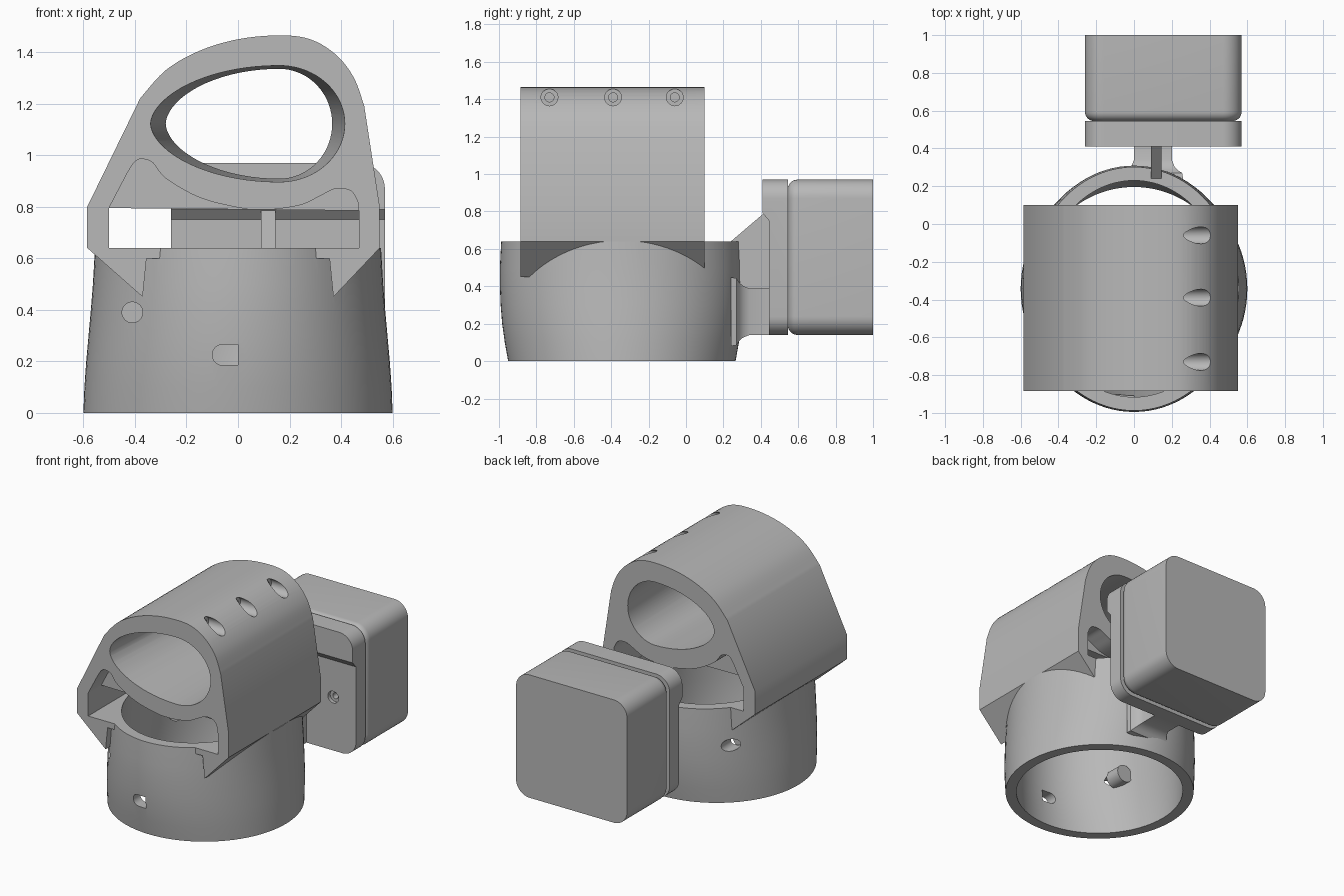
import bpy, bmesh, math
from mathutils import Vector

if "Cube" in bpy.data.objects:
    bpy.data.objects.remove(bpy.data.objects["Cube"], do_unlink=True)

grey = bpy.data.materials.new("plain grey")
grey.use_nodes = True
grey.diffuse_color = (0.48, 0.48, 0.48, 1)
grey.node_tree.nodes["Principled BSDF"].inputs["Base Color"].default_value = (0.48, 0.48, 0.48, 1)


def loft(name, loops):
    """Closed solid through a list of equal-length point loops."""
    bm = bmesh.new()
    rings = [[bm.verts.new(p) for p in loop] for loop in loops]
    n = len(rings[0])
    for a, b in zip(rings, rings[1:]):
        for i in range(n):
            j = (i + 1) % n
            bm.faces.new((a[i], a[j], b[j], b[i]))
    bm.faces.new(rings[0])
    bm.faces.new(rings[-1])
    bmesh.ops.recalc_face_normals(bm, faces=bm.faces)
    mesh = bpy.data.meshes.new(name)
    bm.to_mesh(mesh)
    bm.free()
    mesh.materials.append(grey)
    ob = bpy.data.objects.new(name, mesh)
    bpy.context.collection.objects.link(ob)
    return ob


def along_y(pts, y):
    return [(x, y, z) for x, z in pts]


def prism(name, pts, y0, y1):
    return loft(name, [along_y(pts, y0), along_y(pts, y1)])


def cylinder(name, start, end, r, n=32):
    start, end = Vector(start), Vector(end)
    q = (end - start).to_track_quat('Z', 'Y')
    circle = [q @ Vector((r * math.cos(k * math.tau / n), r * math.sin(k * math.tau / n), 0))
              for k in range(n)]
    return loft(name, [[start + c for c in circle], [end + c for c in circle]])


def combine(ob, other, operation='DIFFERENCE'):
    """Boolean, then drop the helper solid."""
    mod = ob.modifiers.new("cut", 'BOOLEAN')
    mod.operation, mod.solver, mod.object = operation, 'EXACT', other
    bpy.ops.object.select_all(action='DESELECT')
    bpy.context.view_layer.objects.active = ob
    ob.select_set(True)
    bpy.ops.object.modifier_apply(modifier=mod.name)
    bpy.data.objects.remove(other, do_unlink=True)


def spline(pts, steps=5):
    """Smooth open curve through the points."""
    p = [Vector(v) for v in [pts[0]] + pts + [pts[-1]]]
    out = []
    for a, b, c, d in zip(p, p[1:], p[2:], p[3:]):
        for k in range(steps):
            t = k / steps
            v = 0.5 * (2 * b + (c - a) * t + (2 * a - 5 * b + 4 * c - d) * t ** 2
                       + (3 * b - a - 3 * c + d) * t ** 3)
            out.append((v.x, v.y))
    return out + [pts[-1]]


def rounded(x0, x1, z0, z1, r, n=10):
    pts = []
    for q, (cx, cz) in enumerate([(x1 - r, z1 - r), (x0 + r, z1 - r), (x0 + r, z0 + r), (x1 - r, z0 + r)]):
        for k in range(n + 1):
            a = (q + k / n) * math.pi / 2
            pts.append((cx + r * math.cos(a), cz + r * math.sin(a)))
    return pts


def ellipse(z, rx, ry, n=96):
    return [(rx * math.cos(k * math.tau / n), -0.343 + ry * math.sin(k * math.tau / n), z) for k in range(n)]


def egg(y, left, right, half, n=72):
    pts = []
    for k in range(n):
        c, s = math.cos(k * math.tau / n), math.sin(k * math.tau / n)
        power = 1.0 if c > 0 else 1.12
        pts.append((0.16 + c * (right if c > 0 else left), y,
                    1.122 + half * math.copysign(abs(s) ** power, s)))
    return pts


# Saddle: outline swept front to back, with legs tapering down onto the collar
FRONT, BACK = -0.885, 0.10
crown = spline([(-0.38, 1.22), (-0.28, 1.33), (-0.15, 1.405), (0, 1.45), (0.16, 1.465),
                (0.28, 1.45), (0.38, 1.39), (0.45, 1.3), (0.49, 1.19)])
outline = ([(-0.355, 0.6), (-0.37, 0.45), (-0.585, 0.64), (-0.585, 0.8)] + crown
           + [(0.55, 0.8), (0.55, 0.64), (0.37, 0.45), (0.355, 0.6)])
body = prism("saddle_and_collar", outline, FRONT, BACK)

# Tapered oval bore
combine(body, loft("bore", [egg(FRONT - 0.01, 0.5, 0.255, 0.226), egg(BACK + 0.01, 0.44, 0.205, 0.213)]))

# Straight passage under the bore, with shaped pockets at both ends
combine(body, prism("passage", [(-0.5, 0.64), (-0.5, 0.795), (0.47, 0.785), (0.47, 0.64)], -1, 0.2))
roof = spline([(-0.43, 0.93), (-0.40, 0.975), (-0.37, 0.985), (-0.33, 0.97), (-0.28, 0.91), (-0.15, 0.836),
               (0, 0.797), (0.1, 0.787), (0.24, 0.806), (0.32, 0.843), (0.38, 0.87), (0.44, 0.86), (0.468, 0.81)])
pocket = [(0.468, 0.7), (-0.498, 0.7), (-0.498, 0.8)] + roof
for y0, y1 in ((FRONT - 0.05, FRONT + 0.14), (BACK - 0.14, BACK + 0.05)):
    combine(body, prism("pocket", pocket, y0, y1))

# Collar: barrel-shaped ring
levels = [(0, 0.6, 0.608), (0.1, 0.596, 0.626), (0.2, 0.589, 0.64), (0.3, 0.58, 0.648),
          (0.4, 0.571, 0.652), (0.5, 0.563, 0.652), (0.64, 0.555, 0.645)]
combine(body, loft("collar", [ellipse(*lv) for lv in levels]), 'UNION')
inner = [(z, rx - 0.07, ry - 0.072) for z, rx, ry in levels]
inner = [(-0.02,) + inner[0][1:]] + inner[1:-1] + [(0.645,) + inner[-1][1:]]
combine(body, loft("collar_void", [ellipse(*lv) for lv in inner]))

# Counterbored screw holes along the crown
for y in (-0.73, -0.39, -0.06):
    combine(body, cylinder("counterbore", (0.26, y, 1.41), (0.7, y, 1.41), 0.045))
    combine(body, cylinder("screw_hole", (0.05, y, 1.41), (0.3, y, 1.41), 0.024))

# Collar holes and the rounded slot
for y0, y1 in ((-1.1, -0.6), (-0.08, 0.4)):
    combine(body, cylinder("collar_hole", (-0.41, y0, 0.39), (-0.41, y1, 0.39), 0.04))
arc = [(-0.06 - 0.04 * math.sin(k * math.pi / 12), 0.225 + 0.04 * math.cos(k * math.pi / 12)) for k in range(13)]
combine(body, prism("slot", arc + [(0, 0.185), (0, 0.265)], -1.1, -0.8))
parts = [body]

# Bosses closing the collar holes from inside
parts.append(cylinder("front_boss", (-0.41, -0.69, 0.39), (-0.41, -0.58, 0.39), 0.06))
parts.append(cylinder("back_boss", (-0.41, -0.1, 0.39), (-0.41, 0.0, 0.39), 0.06))

# Bracket joining collar and mounting plate
flare = [(0.24, 0.06), (0.27, 0.055), (0.285, 0.032), (0.305, 0.014), (0.34, 0), (0.45, 0)]
parts.append(loft("bracket_block", [
    along_y([(-f, 0.14 - f), (0.2 + f, 0.14 - f), (0.2 + f, 0.388 + f), (-f, 0.388 + f)], y)
    for y, f in flare]))
side = [(0.24, 0.3), (0.24, 0.64), (0.41, 0.785), (0.45, 0.785), (0.45, 0.3)]
parts.append(loft("bracket_rib", [[(x, y, z) for y, z in side] for x in (0.09, 0.145)]))

# Mounting plate, thinner below its ledge
X0, X1, Z0, Z1 = -0.26, 0.57, 0.14, 0.97
plate = prism("mounting_plate", rounded(X0, X1, Z0, Z1, 0.1), 0.41, 0.545)
step = [(0.3, 0.05), (0.445, 0.05), (0.445, 0.75), (0.41, 0.79), (0.3, 0.79)]
combine(plate, loft("step", [[(x, y, z) for y, z in step] for x in (-0.5, 0.8)]))
for x in (-0.09, 0.4):
    combine(plate, cylinder("plate_hole", (x, 0.3, 0.5), (x, 0.47, 0.5), 0.04))
    combine(plate, cylinder("plate_pilot", (x, 0.4, 0.5), (x, 0.53, 0.5), 0.02))
parts.append(plate)

# Housing with a rounded edge towards the plate
sections = []
for k in range(8):
    a = k / 7 * math.pi / 2
    f = 0.05 * (1 - math.sin(a))
    sections.append(along_y(rounded(X0 + f, X1 - f, Z0 + f, Z1 - f, 0.1 - f),
                            0.545 + 0.05 * (1 - math.cos(a))))
sections.append(along_y(rounded(X0, X1, Z0, Z1, 0.1), 1.0))
parts.append(loft("housing", sections))

# Smooth curved surfaces, keep edges crisp
for ob in parts:
    bpy.ops.object.select_all(action='DESELECT')
    bpy.context.view_layer.objects.active = ob
    ob.select_set(True)
    bpy.ops.object.shade_smooth_by_angle(angle=math.radians(28))
